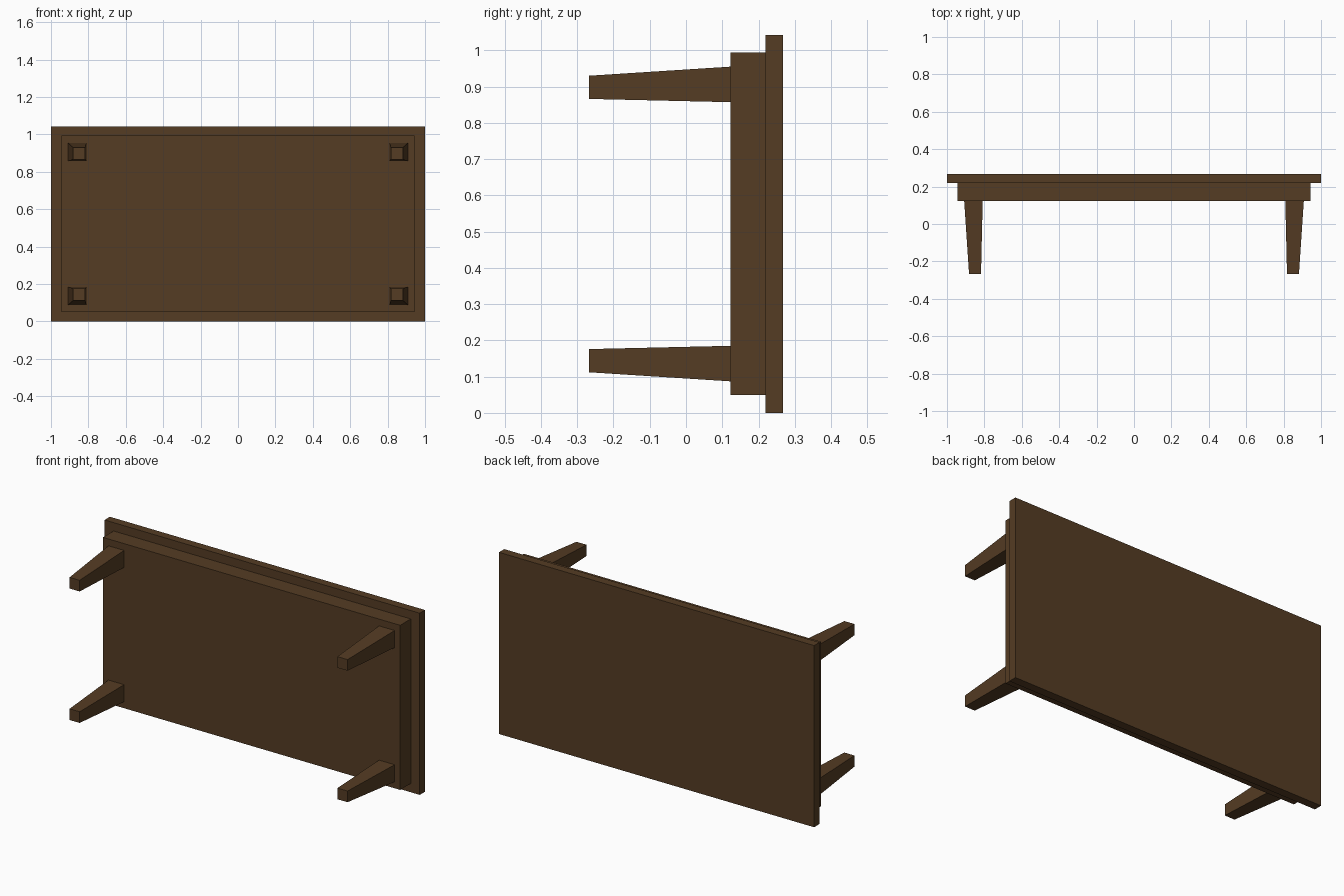
import bpy, bmesh

if "Cube" in bpy.data.objects:
    bpy.data.objects.remove(bpy.data.objects["Cube"])

CZ = 0.521  # mid height of the table, which lies on its side

wood = bpy.data.materials.new("dark brown wood")
wood.diffuse_color = (0.09, 0.045, 0.017, 1)
wood.use_nodes = True
wood.node_tree.nodes["Principled BSDF"].inputs["Base Color"].default_value = wood.diffuse_color


def tapered_block(name, near, far):
    """Block between two rectangles, each (y, x0, x1, z0, z1)."""
    bm = bmesh.new()
    rings = []
    for y, x0, x1, z0, z1 in (near, far):
        rings.append([bm.verts.new((x, y, z)) for x, z in
                      ((x0, z0), (x1, z0), (x1, z1), (x0, z1))])
    a, b = rings
    bm.faces.new(a)
    bm.faces.new(b[::-1])
    for i in range(4):
        j = (i + 1) % 4
        bm.faces.new((a[j], a[i], b[i], b[j]))
    bmesh.ops.recalc_face_normals(bm, faces=bm.faces)
    mesh = bpy.data.meshes.new(name)
    bm.to_mesh(mesh)
    bm.free()
    mesh.materials.append(wood)
    obj = bpy.data.objects.new(name, mesh)
    bpy.context.collection.objects.link(obj)
    return obj


# Table top, standing upright at the back
top = (-1.0, 1.0, 0.0, 1.042)
tapered_block("table_top", (0.219, *top), (0.267, *top))

# Solid apron under the top
apron = (-0.943, 0.943, 0.05, 0.994)
tapered_block("apron", (0.123, *apron), (0.219, *apron))

# Four tapered legs pointing forward, mirrored about both centre lines
for sx, side in ((-1, "left"), (1, "right")):
    for sz, level in ((-1, "lower"), (1, "upper")):
        def rect(y, x0, x1, d0, d1):
            xs = sorted((sx * x0, sx * x1))
            zs = sorted((CZ + sz * d0, CZ + sz * d1))
            return (y, *xs, *zs)
        tapered_block(f"{level}_{side}_leg",
                      rect(-0.267, 0.818, 0.882, 0.345, 0.409),
                      rect(0.123, 0.809, 0.908, 0.336, 0.434))
